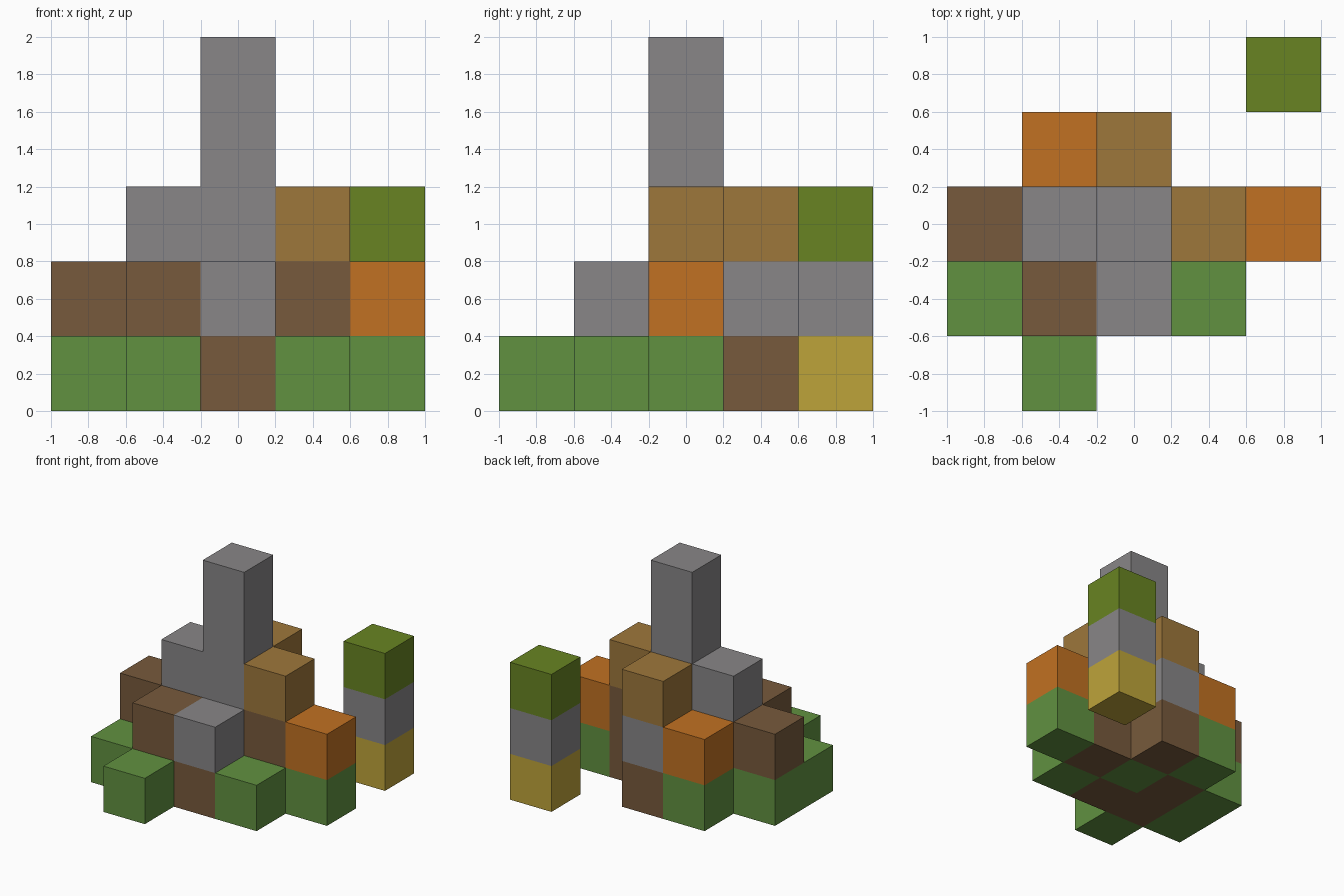
import bpy

cube = bpy.data.objects.get("Cube")
if cube:
    bpy.data.objects.remove(cube, do_unlink=True)

CELL = 0.4


def linear(c):
    c /= 255
    return c / 12.92 if c <= 0.04045 else ((c + 0.055) / 1.055) ** 2.4


def material(name, rgb):
    mat = bpy.data.materials.new(name)
    mat.use_nodes = True
    colour = (*map(linear, rgb), 1)
    mat.diffuse_color = colour
    bsdf = mat.node_tree.nodes["Principled BSDF"]
    bsdf.inputs["Base Color"].default_value = colour
    bsdf.inputs["Roughness"].default_value = 0.9
    return mat


MATERIALS = {
    "grass": material("grass green", (97, 145, 64)),
    "earth": material("earth brown", (119, 90, 60)),
    "stone": material("stone grey", (136, 134, 135)),
    "clay": material("clay orange", (193, 113, 34)),
    "wood": material("wood tan", (158, 119, 59)),
    "leaf": material("leaf green", (104, 132, 34)),
    "sand": material("sand yellow", (190, 164, 58)),
}


def block(name, kind, i, j, level, height):
    """One box on the cell grid, a whole number of cells high."""
    bpy.ops.mesh.primitive_cube_add(
        size=1, location=(i * CELL, j * CELL, (level + height / 2) * CELL))
    obj = bpy.context.object
    obj.name = f"{name}_{kind}"
    obj.scale = (CELL, CELL, height * CELL)
    bpy.ops.object.transform_apply(location=False, rotation=False, scale=True)
    obj.data.materials.append(MATERIALS[kind])


def column(name, i, j, *layers):
    """Stack of blocks from the ground up; equal neighbours become one box."""
    level = 0
    while level < len(layers):
        height = 1
        while level + height < len(layers) and layers[level + height] == layers[level]:
            height += 1
        block(name, layers[level], i, j, level, height)
        level += height


# Central tower and the columns leaning against it
column("tower", 0, 0, "grass", "stone", "stone", "stone", "stone")
column("right_shoulder", -1, 0, "earth", "earth", "stone")
column("left_shoulder", 1, 0, "earth", "earth", "wood")
column("back_shoulder", 0, 1, "earth", "stone", "wood")
column("front_step", 0, -1, "earth", "stone")

# Outer steps
column("front_right_step", -1, -1, "earth", "earth")
column("back_right_step", -1, 1, "grass", "clay")
column("right_step", -2, 0, "grass", "earth")
column("left_step", 2, 0, "grass", "clay")

# Low ground blocks
for name, i, j in (("right_ground", -2, -1), ("front_ground", -1, -2),
                   ("left_ground", 1, -1)):
    column(name, i, j, "grass")

# Free-standing pillar
column("pillar", 2, 2, "sand", "stone", "leaf")
